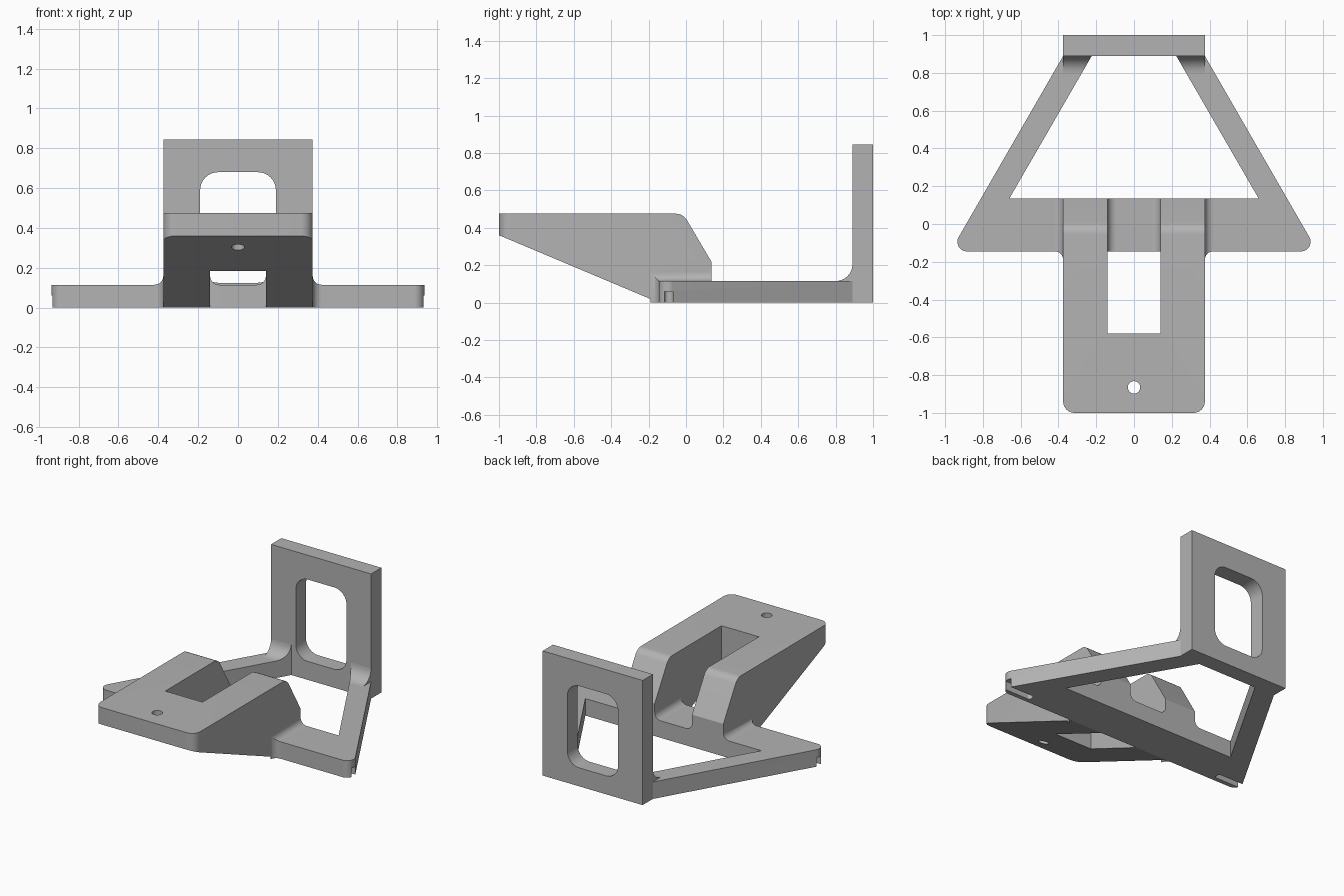
import bpy, bmesh, math
from mathutils import Vector

cube = bpy.data.objects.get("Cube")
if cube:
    bpy.data.objects.remove(cube, do_unlink=True)

grey = bpy.data.materials.new("plain grey")
grey.use_nodes = True
grey.diffuse_color = (0.45, 0.45, 0.45, 1)
grey.node_tree.nodes["Principled BSDF"].inputs["Base Color"].default_value = grey.diffuse_color

THICK = 0.115    # base plate thickness
FRONT = -0.145   # front edge of the base
REAR = 0.135     # rear edge of the cross bar
WALL = 0.89      # front face of the upright plate
HALF = 0.375     # half width of the plate and shelf
GAP = 0.14       # half width of the shelf slot
COVE = 0.045     # small fillet radius


def rounded(corners, steps=8):
    """Polygon whose corners (a, b, radius) are rounded."""
    out = []
    for i, (a, b, r) in enumerate(corners):
        p = Vector((a, b))
        if r == 0:
            out.append(p)
            continue
        u = (Vector(corners[i - 1][:2]) - p).normalized()
        v = (Vector(corners[(i + 1) % len(corners)][:2]) - p).normalized()
        half = u.angle(v) / 2
        centre = p + (u + v).normalized() * r / math.sin(half)
        start, end = (p + w * r / math.tan(half) - centre for w in (u, v))
        out += [centre + start.lerp(end, k / steps).normalized() * r
                for k in range(steps + 1)]
    return out


def cove(r, steps=8):
    """Concave fillet section in the corner at the origin."""
    angles = [math.pi / 2 * k / steps for k in range(steps + 1)]
    return [(0, 0)] + [(r - r * math.cos(t), r - r * math.sin(t)) for t in angles]


def loft(name, rings):
    """Closed solid through matching rings of points."""
    bm = bmesh.new()
    loops = [[bm.verts.new(p) for p in ring] for ring in rings]
    for low, high in zip(loops, loops[1:]):
        for i in range(len(low)):
            bm.faces.new((low[i - 1], low[i], high[i], high[i - 1]))
    bm.faces.new(loops[0])
    bm.faces.new(loops[-1])
    bmesh.ops.recalc_face_normals(bm, faces=bm.faces)
    mesh = bpy.data.meshes.new(name)
    bm.to_mesh(mesh)
    bm.free()
    ob = bpy.data.objects.new(name, mesh)
    bpy.context.collection.objects.link(ob)
    return ob


def prism(name, points, axis, low, high):
    place = {"x": lambda a, b, t: (t, a, b),
             "y": lambda a, b, t: (a, t, b),
             "z": lambda a, b, t: (a, b, t)}[axis]
    return loft(name, [[place(a, b, t) for a, b in points] for t in (low, high)])


def rectangle(a0, a1, b0, b1, r=0):
    return rounded([(a0, b0, r), (a1, b0, r), (a1, b1, r), (a0, b1, r)])


def activate(ob):
    bpy.ops.object.select_all(action="DESELECT")
    ob.select_set(True)
    bpy.context.view_layer.objects.active = ob


def cut(ob, cutter):
    cutter.hide_render = True
    mod = ob.modifiers.new("cut", "BOOLEAN")
    mod.operation = "DIFFERENCE"
    mod.solver = "EXACT"
    mod.object = cutter
    activate(ob)
    bpy.ops.object.modifier_apply(modifier=mod.name)
    bpy.data.objects.remove(cutter, do_unlink=True)


def finish(ob):
    ob.data.materials.clear()
    ob.data.materials.append(grey)
    activate(ob)
    bpy.ops.object.shade_smooth_by_angle(angle=math.radians(30))


def opening_cutter():
    """Tapered opening between the two slanted ribs."""
    points = [(-0.66, REAR), (0.66, REAR), (0.16, 1), (-0.16, 1)]
    return prism("opening_cutter", points, "z", -1, 1)


parts = []

# Triangular base frame with slots under both tips
base = prism("base_frame", rounded([(-0.972, FRONT, 0.05), (0.972, FRONT, 0.05),
                                    (HALF, WALL, 0), (-HALF, WALL, 0)]), "z", 0, THICK)
cut(base, opening_cutter())
for side in (-1, 1):
    ends = sorted((side * 0.74, side * 1.1))
    cut(base, prism("slot_cutter", rectangle(*ends, -0.115, -0.07, 0.02), "z", -0.1, 0.06))
parts.append(base)

# Upright plate with a rounded window
plate = prism("upright_plate", rectangle(-HALF, HALF, 0, 0.845), "y", WALL, 1)
cut(plate, prism("window_cutter", rectangle(-0.19, 0.19, 0.125, 0.68, 0.09), "y", 0.5, 1.5))
parts.append(plate)

# Fillet where the ribs meet the plate
fillet = prism("plate_fillet", [(WALL - a, THICK + b) for a, b in cove(0.09)], "x", -HALF, HALF)
cut(fillet, opening_cutter())
parts.append(fillet)

# Raised shelf: side profile, rounded front corners, slot and screw hole
shelf = prism("raised_shelf", rounded([
    (-1, 0.36, 0), (FRONT, 0, 0), (FRONT, THICK, 0), (REAR, THICK, 0),
    (REAR, 0.22, 0), (-0.015, 0.475, 0.07), (-1, 0.475, 0)]), "x", -HALF, HALF)
bm = bmesh.new()
bm.from_mesh(shelf.data)
nose = [e for e in bm.edges if all(v.co.y < -0.99 for v in e.verts)
        and abs(e.verts[0].co.x - e.verts[1].co.x) < 0.01]
bmesh.ops.bevel(bm, geom=nose, offset=0.06, segments=8, profile=0.5, affect="EDGES")
bm.to_mesh(shelf.data)
bm.free()
cut(shelf, prism("gap_cutter", rectangle(-GAP, GAP, -0.58, 0.5), "z", -1, 1))
hole = rectangle(-0.033, 0.033, -0.898, -0.832, 0.0329)
cut(shelf, prism("hole_cutter", hole, "z", -1, 1))
parts.append(shelf)

# Fillets between the shelf legs and the base
for side, word in ((-1, "right"), (1, "left")):
    inner = [(side * (GAP - a), THICK + b) for a, b in cove(COVE)]
    parts.append(prism(word + "_inner_fillet", inner, "y", FRONT, REAR))
    section = [(side * (HALF + a), b) for a, b in cove(COVE)]
    parts.append(loft(word + "_outer_fillet", [
        [(x, REAR, THICK + b) for x, b in section],
        [(x, FRONT - b, THICK + b) for x, b in section],
        [(x, FRONT - b, 0) for x, b in section]]))

for part in parts:
    finish(part)
